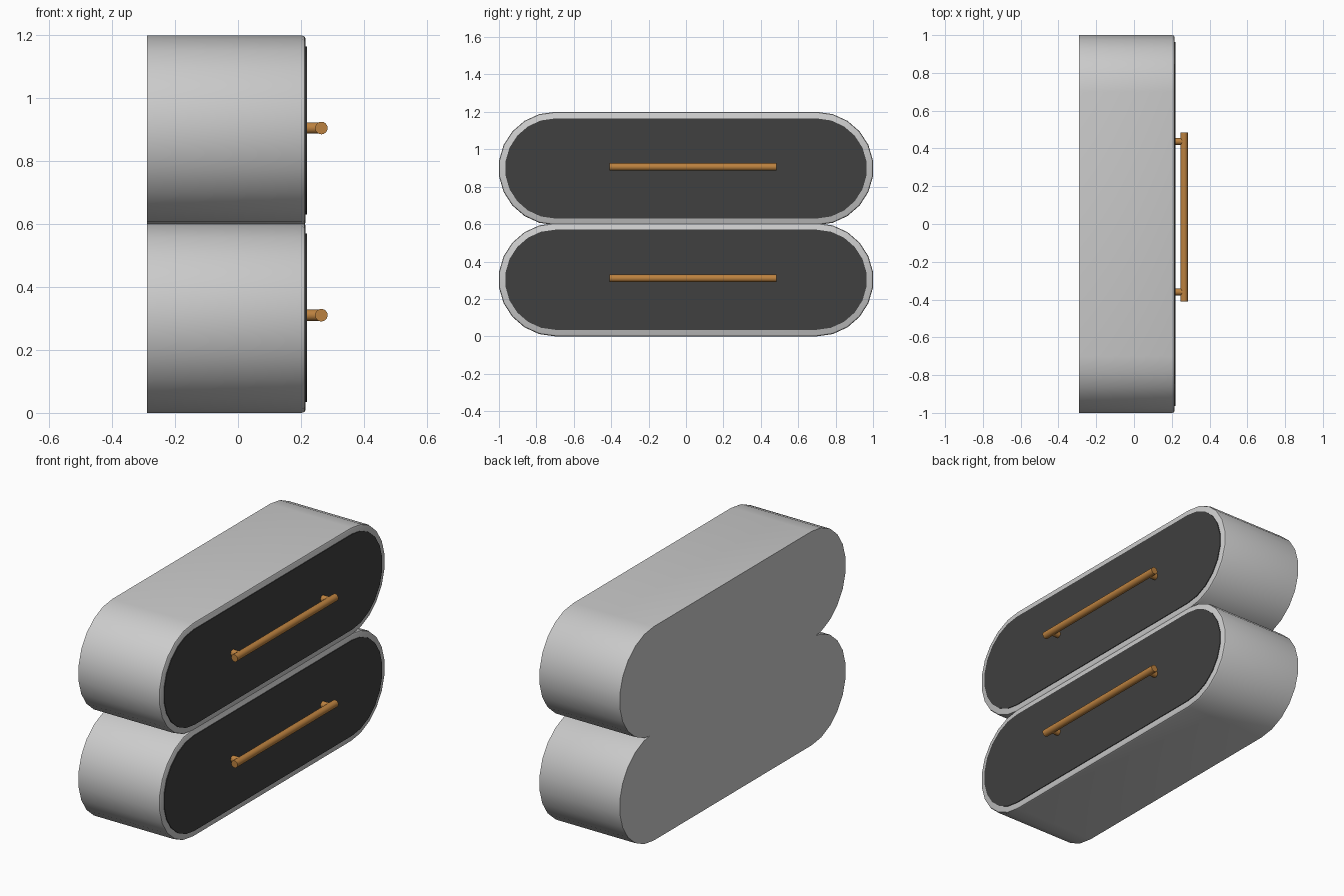
import bpy, bmesh, math

if "Cube" in bpy.data.objects:
    bpy.data.objects.remove(bpy.data.objects["Cube"])

R, CY = 0.3025, 0.7      # end radius and centre offset of the pill outline
SEG = 11                 # facets per rounded end


def material(name, color):
    m = bpy.data.materials.new(name)
    m.diffuse_color = color
    m.use_nodes = True
    m.node_tree.nodes["Principled BSDF"].inputs["Base Color"].default_value = m.diffuse_color
    return m


black = material("black_panel", (0.05, 0.05, 0.05, 1))
wood = material("brown_handle", (0.5, 0.22, 0.05, 1))


def smooth(obj, angle=35):
    bpy.ops.object.select_all(action='DESELECT')
    obj.select_set(True)
    bpy.context.view_layer.objects.active = obj
    bpy.ops.object.shade_smooth_by_angle(angle=math.radians(angle))


def pill(name, z, sections, mat=None):
    """Loft a pill outline along x; sections are (x, inset)."""
    bm = bmesh.new()
    rings = []
    for x, inset in sections:
        r = R - inset
        ring = []
        for side in (0, 1):
            for i in range(SEG + 1):
                a = -math.pi / 2 + math.pi * (side + i / SEG)
                y = (CY if side == 0 else -CY) + r * math.cos(a)
                ring.append(bm.verts.new((x, y, z + r * math.sin(a))))
        rings.append(ring)
    n = len(rings[0])
    for a, b in zip(rings, rings[1:]):
        for i in range(n):
            bm.faces.new((a[i], a[(i + 1) % n], b[(i + 1) % n], b[i]))
    bm.faces.new(rings[0])
    bm.faces.new(rings[-1])
    bmesh.ops.recalc_face_normals(bm, faces=bm.faces)
    me = bpy.data.meshes.new(name)
    bm.to_mesh(me)
    bm.free()
    obj = bpy.data.objects.new(name, me)
    bpy.context.collection.objects.link(obj)
    if mat:
        me.materials.append(mat)
    smooth(obj)


def rod(name, center, radius, length, rot):
    bpy.ops.mesh.primitive_cylinder_add(vertices=16, radius=radius, depth=length,
                                        location=center, rotation=rot)
    obj = bpy.context.object
    obj.name = name
    obj.data.materials.append(wood)
    smooth(obj)


for label, z in (("lower", R), ("upper", 1.2 - R)):
    # cabinet body with a small bevel around the front rim
    pill(label + "_body", z, [(-0.29, 0), (0.203, 0), (0.211, 0.003), (0.215, 0.010)])
    # black drawer front, slightly proud of the rim
    pill(label + "_drawer_front", z, [(0.20, 0.035), (0.219, 0.035)], black)
    # bar handle on two posts
    hz = z + 0.008
    rod(label + "_handle_bar", (0.265, 0.037, hz), 0.02, 0.894, (math.pi / 2, 0, 0))
    for side, y in (("left", -0.36), ("right", 0.437)):
        rod(f"{label}_handle_post_{side}", (0.238, y, hz), 0.018, 0.054, (0, math.pi / 2, 0))
